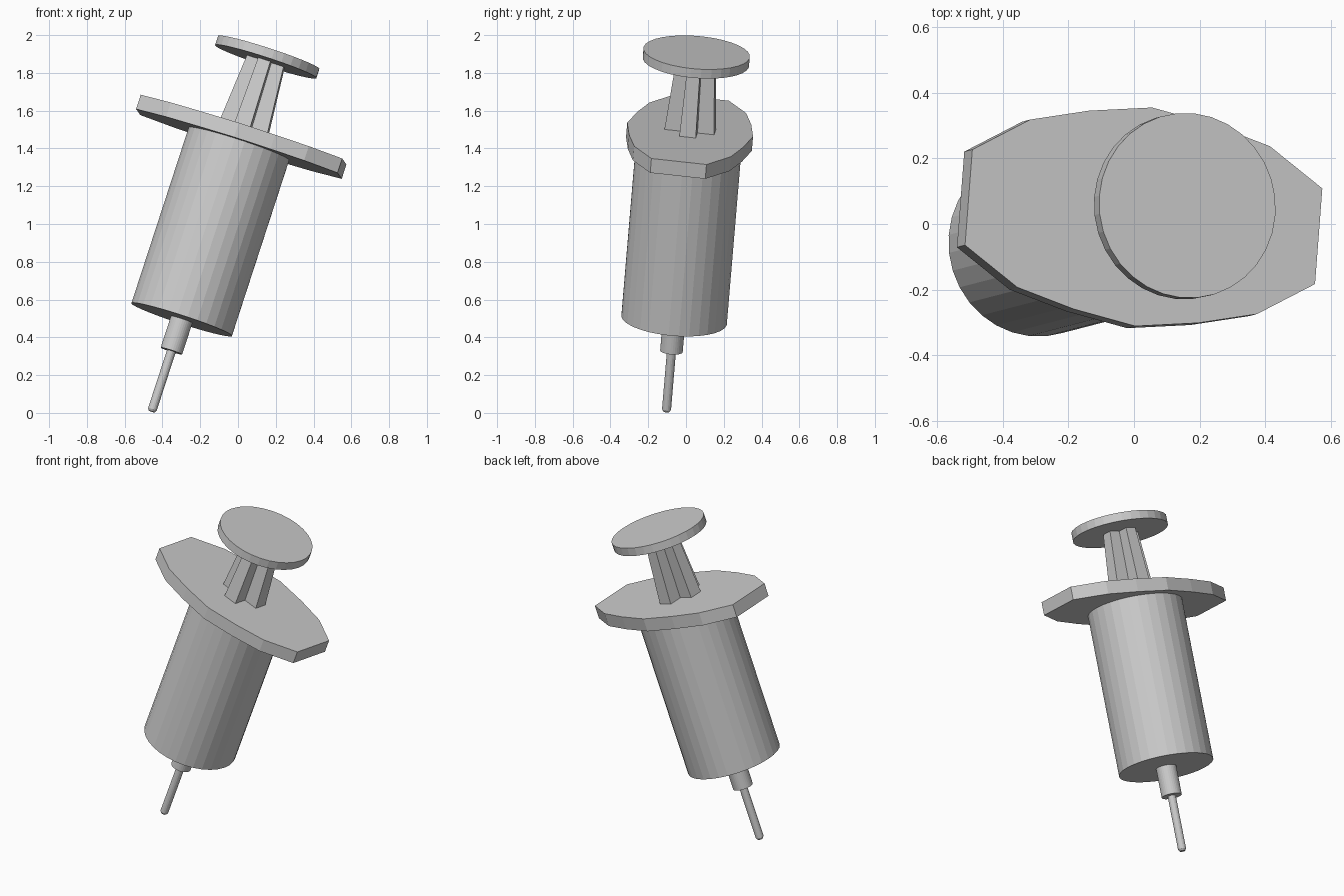
import bpy, bmesh, math
from mathutils import Vector, Matrix

if "Cube" in bpy.data.objects:
    bpy.data.objects.remove(bpy.data.objects["Cube"])

# Tilted frame: local z runs along the syringe axis from needle tip to thumb pad
axis = Vector((0.309, 0.080, 0.948)).normalized()
u = Vector((0.948, -0.1055, -0.300))
u = (u - axis * u.dot(axis)).normalized()
v = axis.cross(u)
FRAME = Matrix.Translation((-0.457, -0.104, 0.007)) @ Matrix((u, v, axis)).transposed().to_4x4()


def loft(name, sections):
    """Closed solid through a list of (outline, height) sections."""
    bm = bmesh.new()
    rings = [[bm.verts.new((x, y, z)) for x, y in pts] for pts, z in sections]
    n = len(rings[0])
    for a, b in zip(rings, rings[1:]):
        for i in range(n):
            j = (i + 1) % n
            bm.faces.new((a[i], a[j], b[j], b[i]))
    bm.faces.new(rings[0][::-1])
    bm.faces.new(rings[-1])
    bmesh.ops.recalc_face_normals(bm, faces=bm.faces)
    mesh = bpy.data.meshes.new(name)
    bm.to_mesh(mesh)
    bm.free()
    obj = bpy.data.objects.new(name, mesh)
    obj.matrix_world = FRAME
    bpy.context.collection.objects.link(obj)
    return obj


def circle(r, n=32):
    return [(r * math.cos(math.tau * i / n), r * math.sin(math.tau * i / n)) for i in range(n)]


def plus(half, arm):
    quarter = [(half, -arm), (half, arm), (arm, arm)]
    pts = []
    for k in range(4):
        c, s = [(1, 0), (0, 1), (-1, 0), (0, -1)][k]
        pts += [(x * c - y * s, x * s + y * c) for x, y in quarter]
    return pts


# Needle with a slightly chamfered tip, and its hub
loft("needle", [(circle(0.016, 16), 0), (circle(0.024, 16), 0.012), (circle(0.024, 16), 0.345)])
loft("needle_hub", [(circle(0.06), 0.338), (circle(0.06), 0.52)])

# Barrel
loft("barrel", [(circle(0.281), 0.514), (circle(0.281), 1.50)])

# Finger flange, mirrored from one quarter outline
side = [(0.5625, 0.147), (0.385, 0.258), (0.20, 0.305), (0, 0.336)]
upper = side + [(-x, y) for x, y in side[-2::-1]]
outline = upper + [(-x, -y) for x, y in upper]
loft("finger_flange", [(outline, 1.495), (outline, 1.575)])

# Tapered cross-shaped plunger rod and thumb pad
loft("plunger_rod", [(plus(0.133, 0.044), 1.57), (plus(0.102, 0.034), 1.96)])
loft("thumb_pad", [(circle(0.283), 1.955), (circle(0.283), 2.006)])
